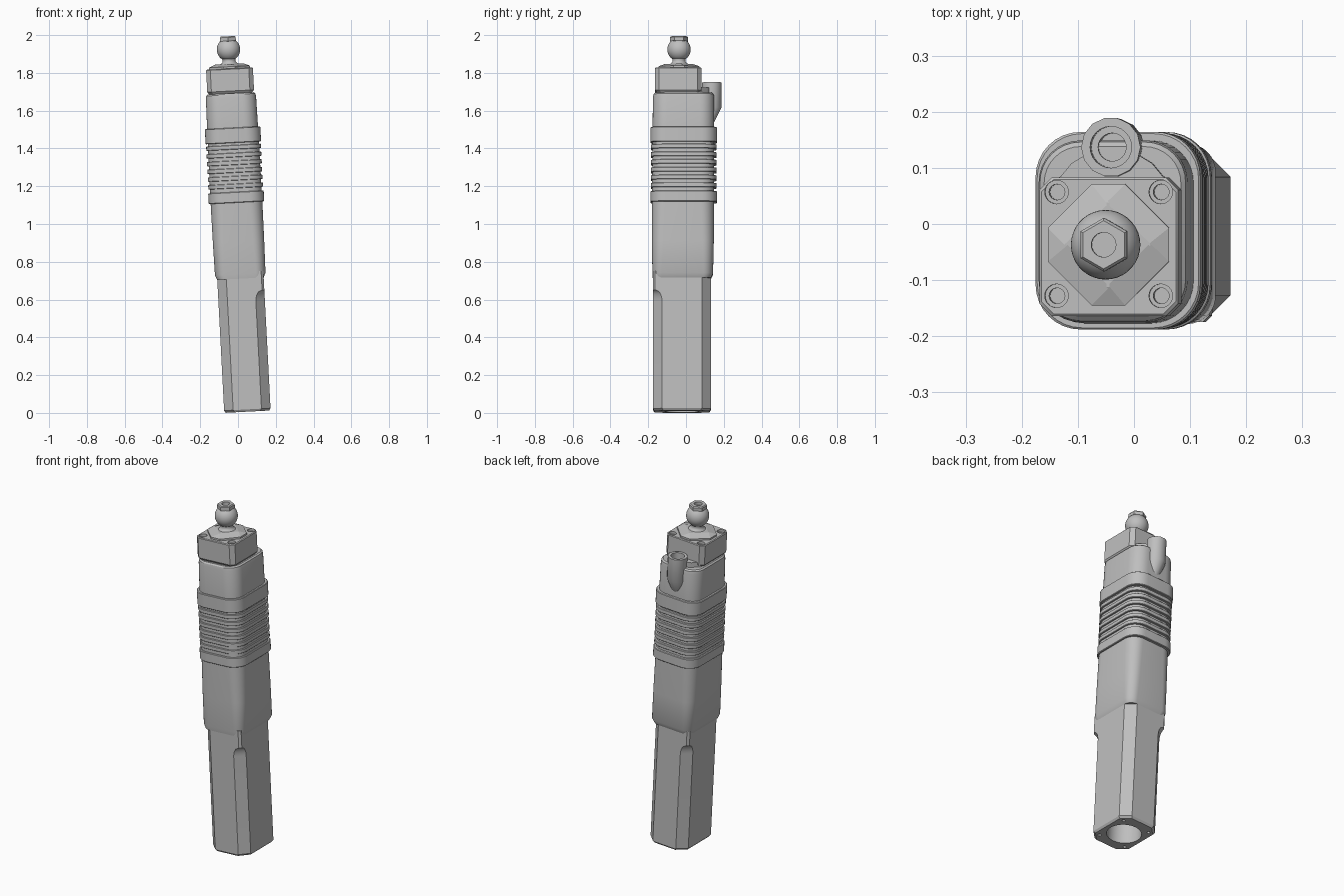
import bpy, bmesh, math
from mathutils import Matrix, Vector

if "Cube" in bpy.data.objects:
    bpy.data.objects.remove(bpy.data.objects["Cube"])

grey = bpy.data.materials.new("light_grey")
grey.use_nodes = True
grey.diffuse_color = (0.52, 0.52, 0.52, 1)
grey.node_tree.nodes["Principled BSDF"].inputs["Base Color"].default_value = (0.52, 0.52, 0.52, 1)

# The whole part leans about three degrees towards -x
LEAN = Matrix.Translation((0.05, 0, 0.0065)) @ Matrix.Rotation(math.radians(-3), 4, 'Y')


def loft(name, rings):
    """Skin a stack of equal-length point rings and cap both ends."""
    bm = bmesh.new()
    loops = [[bm.verts.new(p) for p in ring] for ring in rings]
    n = len(loops[0])
    for a, b in zip(loops, loops[1:]):
        for i in range(n):
            j = (i + 1) % n
            bm.faces.new((a[i], a[j], b[j], b[i]))
    bm.faces.new(loops[0][::-1])
    bm.faces.new(loops[-1])
    bmesh.ops.recalc_face_normals(bm, faces=bm.faces)
    mesh = bpy.data.meshes.new(name)
    bm.to_mesh(mesh)
    bm.free()
    ob = bpy.data.objects.new(name, mesh)
    bpy.context.collection.objects.link(ob)
    mesh.materials.append(grey)
    ob.matrix_world = LEAN
    return ob


def rounded(z, hx, y0, y1, radii, n=8):
    """Rectangle ring; radii per corner (+x back, -x back, -x front, +x front)."""
    if not isinstance(radii, tuple):
        radii = (radii,) * 4
    pts = []
    corners = ((1, y1, -1), (-1, y1, -1), (-1, y0, 1), (1, y0, 1))
    for k, (sx, y, sy) in enumerate(corners):
        r = radii[k]
        for i in range(n + 1):
            a = math.pi / 2 * (k + i / n)
            pts.append((sx * (hx - r) + r * math.cos(a), y + sy * r + r * math.sin(a), z))
    return pts


def circle(z, r, x=0, y=0, n=32, turn=0):
    return [(x + r * math.cos(turn + math.tau * i / n),
             y + r * math.sin(turn + math.tau * i / n), z) for i in range(n)]


def lathe(name, profile, x=0, y=0, n=32, turn=0):
    return loft(name, [circle(z, r, x, y, n, turn) for r, z in profile])


def finish(ob, angle=30):
    bpy.ops.object.select_all(action='DESELECT')
    ob.select_set(True)
    bpy.context.view_layer.objects.active = ob
    bpy.ops.object.shade_smooth_by_angle(angle=math.radians(angle))


def drill(ob, r, z0, z1, x=0, y=0, n=24):
    """Cut a round hole and discard the cutter."""
    cutter = lathe("cutter", [(r, z0), (r, z1)], x, y, n)
    cutter.hide_render = True
    mod = ob.modifiers.new("hole", 'BOOLEAN')
    mod.operation = 'DIFFERENCE'
    mod.solver = 'EXACT'
    mod.object = cutter
    bpy.context.view_layer.update()
    bpy.ops.object.select_all(action='DESELECT')
    ob.select_set(True)
    bpy.context.view_layer.objects.active = ob
    bpy.ops.object.modifier_apply(modifier=mod.name)
    bpy.data.objects.remove(cutter)


# Lower grip: chamfered box; two opposite chamfers run out in an arc
CH = 0.155 * 0.5


def grip_ring(z, stop, inset=0.0):
    full = CH - inset * 0.5
    return rounded(z, 0.123 - inset, -0.175 + inset, 0.132 - inset,
                   (0.048, stop, 0.048, stop), 1)


rings = [grip_ring(0, 0.048, 0.008), grip_ring(0.012, 0.048)]
for i in range(7):
    t = i / 6
    rings.append(grip_ring(0.58 + 0.06 * t, 0.012 + 0.036 * math.sqrt(1 - t * t)))
rings.append(grip_ring(0.74, 0.012))
grip = loft("lower_grip", rings)
drill(grip, 0.092, -0.1, 0.45, 0, -0.022, 40)
for sx, y in ((1, -0.12), (-1, -0.12), (1, 0.078), (-1, 0.078)):
    drill(grip, 0.009, -0.1, 0.05, sx * 0.086, y, 12)
finish(grip)

# Main body: smooth sleeve rising from the grip to the shoulder
body = loft("main_body", [rounded(*s) for s in (
    (0.705, 0.123, -0.175, 0.132, 0.045),
    (0.73, 0.134, -0.178, 0.143, 0.05),
    (0.90, 0.136, -0.180, 0.147, 0.06),
    (1.12, 0.137, -0.180, 0.148, 0.07),
    (1.50, 0.135, -0.177, 0.149, 0.075),
    (1.665, 0.133, -0.175, 0.149, 0.075),
    (1.68, 0.130, -0.172, 0.146, 0.072),
    (1.687, 0.122, -0.165, 0.138, 0.065))])
finish(body)


# Collars and cooling-style ribs around the body
def band(name, z0, z1, out, bevel):
    def ring(z, d):
        return rounded(z, 0.135 + d, -0.176 - d, 0.152 + d, 0.08)
    finish(loft(name, [ring(z0, out - bevel), ring(z0 + bevel, out),
                       ring(z1 - bevel, out), ring(z1, out - bevel)]))


band("lower_collar", 1.108, 1.165, 0.012, 0.003)
band("upper_collar", 1.425, 1.505, 0.012, 0.003)
for i in range(6):
    z = 1.185 + i * 0.041
    band(f"grip_rib_{i + 1}", z, z + 0.023, 0.010, 0.002)

# Square end cap with four counterbored screw holes
cap = loft("end_cap", [rounded(z, 0.124 - d, -0.164 + d, 0.083 - d, 0.022, 1)
                       for z, d in ((1.66, 0.012), (1.685, 0.012), (1.70, 0), (1.815, 0), (1.819, 0.004))])
for x in (-0.093, 0.093):
    for y in (-0.128, 0.057):
        drill(cap, 0.021, 1.804, 1.9, x, y)
        drill(cap, 0.014, 1.77, 1.9, x, y)
finish(cap)

# Lug on the back with a blind stepped hole and spreading wings
lug_rings = [circle(1.53, 0.035, 0, 0.112, 14), circle(1.61, 0.053, 0, 0.135, 14),
             circle(1.745, 0.053, 0, 0.137, 14)]
lug = loft("rear_lug", lug_rings)
drill(lug, 0.037, 1.70, 1.9, 0, 0.137)
drill(lug, 0.025, 1.64, 1.9, 0, 0.137)
finish(lug)
half = [(0.112, 0.07), (0.09, 0.086), (0.072, 0.108), (0.05, 0.14)]
# the web stops short of the hole so the bore stays open
outline = half[:3] + [(0.049, 0.122), (0.03, 0.097)]
outline = outline + [(-x, y) for x, y in reversed(outline)]
web = loft("lug_web", [[(x, y, z) for x, y in outline] for z in (1.66, 1.715)])
finish(web)

# Octagonal flange with a shallow cone
CY = -0.037
plate = loft("octagon_flange", [rounded(z, h, CY - h, CY + h, 0.078, 1)
                                for z, h in ((1.81, 0.108), (1.829, 0.108), (1.843, 0.075))])
finish(plate, 15)

# Ball stud: flared neck, ball and hollow hex tip
profile = [(0.055, 1.835), (0.044, 1.845), (0.036, 1.852), (0.034, 1.862), (0.036, 1.87)]
for i in range(13):
    a = math.radians(-53 + 106 * i / 12)
    profile.append((0.062 * math.cos(a), 1.92 + 0.062 * math.sin(a)))
stud = lathe("ball_stud", profile, 0, CY, 36)
finish(stud, 40)
tip = lathe("hex_tip", [(0.036, 1.955), (0.048, 1.965), (0.048, 1.984), (0.043, 1.99)], 0, CY, 6, math.pi / 6)
drill(tip, 0.022, 1.972, 2.1, 0, CY)
finish(tip)
